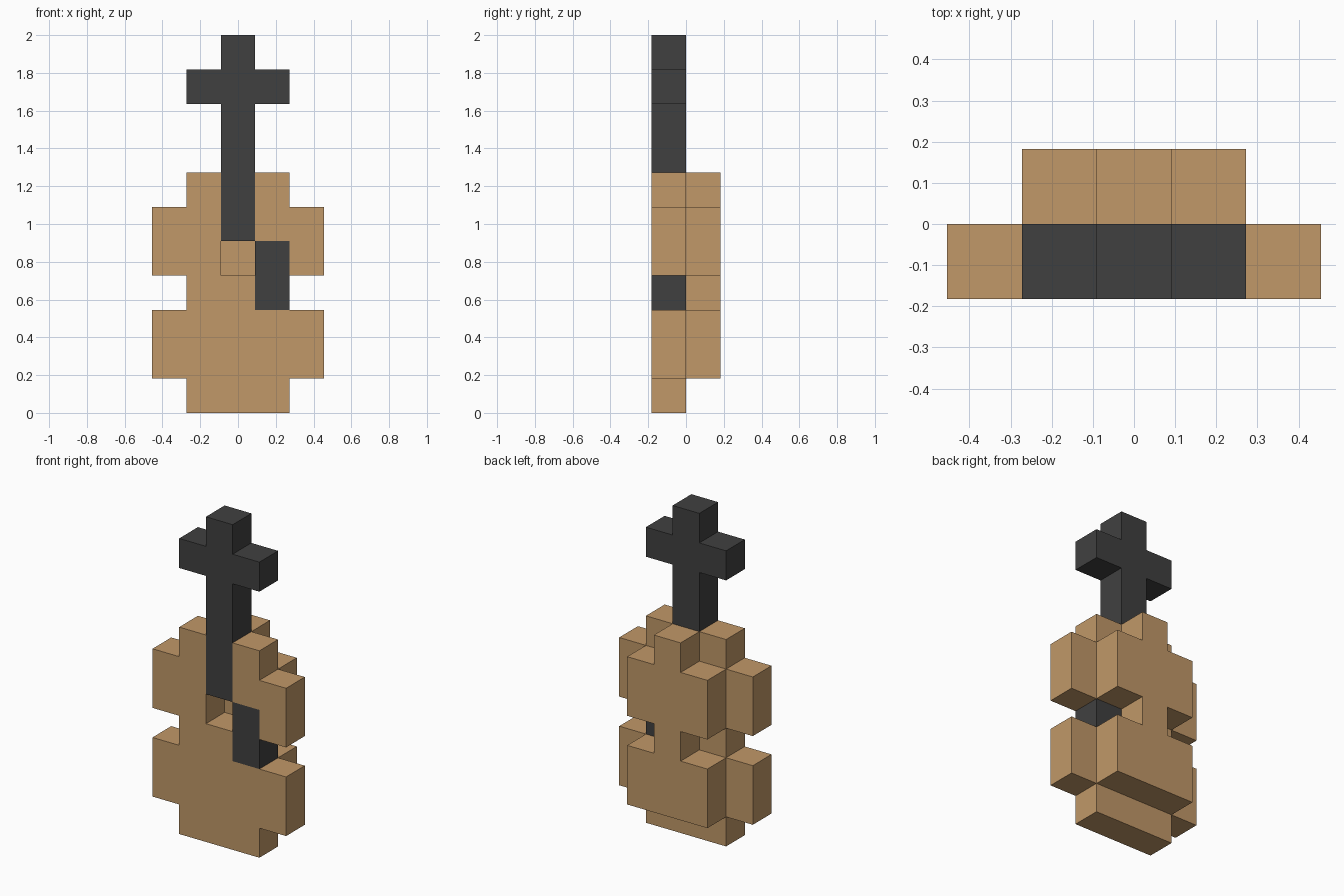
import bpy, bmesh, math
from mathutils import Vector

cube = bpy.data.objects.get("Cube")
if cube:
    bpy.data.objects.remove(cube, do_unlink=True)

U = 2 / 11  # block size: the model is 11 blocks tall


def material(name, rgb):
    m = bpy.data.materials.new(name)
    m.use_nodes = True
    m.diffuse_color = (*rgb, 1)
    m.node_tree.nodes["Principled BSDF"].inputs["Base Color"].default_value = (*rgb, 1)
    return m


wood = material("tan wood", (0.533, 0.314, 0.138))
black = material("charcoal", (0.051, 0.051, 0.051))


def block_part(name, rows, y0, mat):
    """Slab one block deep; rows maps a row number to its filled columns."""
    cells = {(c, r) for r, cols in rows.items() for c in cols}
    bm = bmesh.new()
    # front faces of the silhouette
    for c, r in sorted(cells):
        corners = [(c - .5, r), (c + .5, r), (c + .5, r + 1), (c - .5, r + 1)]
        bm.faces.new([bm.verts.new((x * U, y0, z * U)) for x, z in corners])
    bmesh.ops.remove_doubles(bm, verts=bm.verts, dist=1e-4)
    # extrude backwards and merge the coplanar blocks
    ext = bmesh.ops.extrude_face_region(bm, geom=bm.faces[:], use_keep_orig=True)
    moved = [g for g in ext["geom"] if isinstance(g, bmesh.types.BMVert)]
    bmesh.ops.translate(bm, verts=moved, vec=Vector((0, U, 0)))
    bmesh.ops.recalc_face_normals(bm, faces=bm.faces[:])
    bmesh.ops.dissolve_limit(bm, angle_limit=math.radians(1),
                             verts=bm.verts[:], edges=bm.edges[:])
    me = bpy.data.meshes.new(name)
    bm.to_mesh(me)
    bm.free()
    me.materials.append(mat)
    ob = bpy.data.objects.new(name, me)
    bpy.context.collection.objects.link(ob)
    return ob


wide, mid, centre = range(-2, 3), range(-1, 2), [0]

# Front half of the body, with a neck slot, sound hole and bridge slot
block_part("body_front", {0: mid, 1: wide, 2: wide, 3: [-1, 0],
                          4: [-2, -1, 2], 5: [-2, -1, 1, 2], 6: [-1, 1]}, -U, wood)

# Back half of the body, narrower, closing the sound hole
block_part("body_back", {1: mid, 2: mid, 3: centre, 4: mid, 5: mid, 6: centre}, 0, wood)

# Neck with a cross-shaped head
block_part("neck_and_head", {**{r: centre for r in range(5, 11)}, 9: mid}, -U, black)

# Dark plate beside the sound hole
block_part("pick_guard", {3: [1], 4: [1]}, -U, black)
